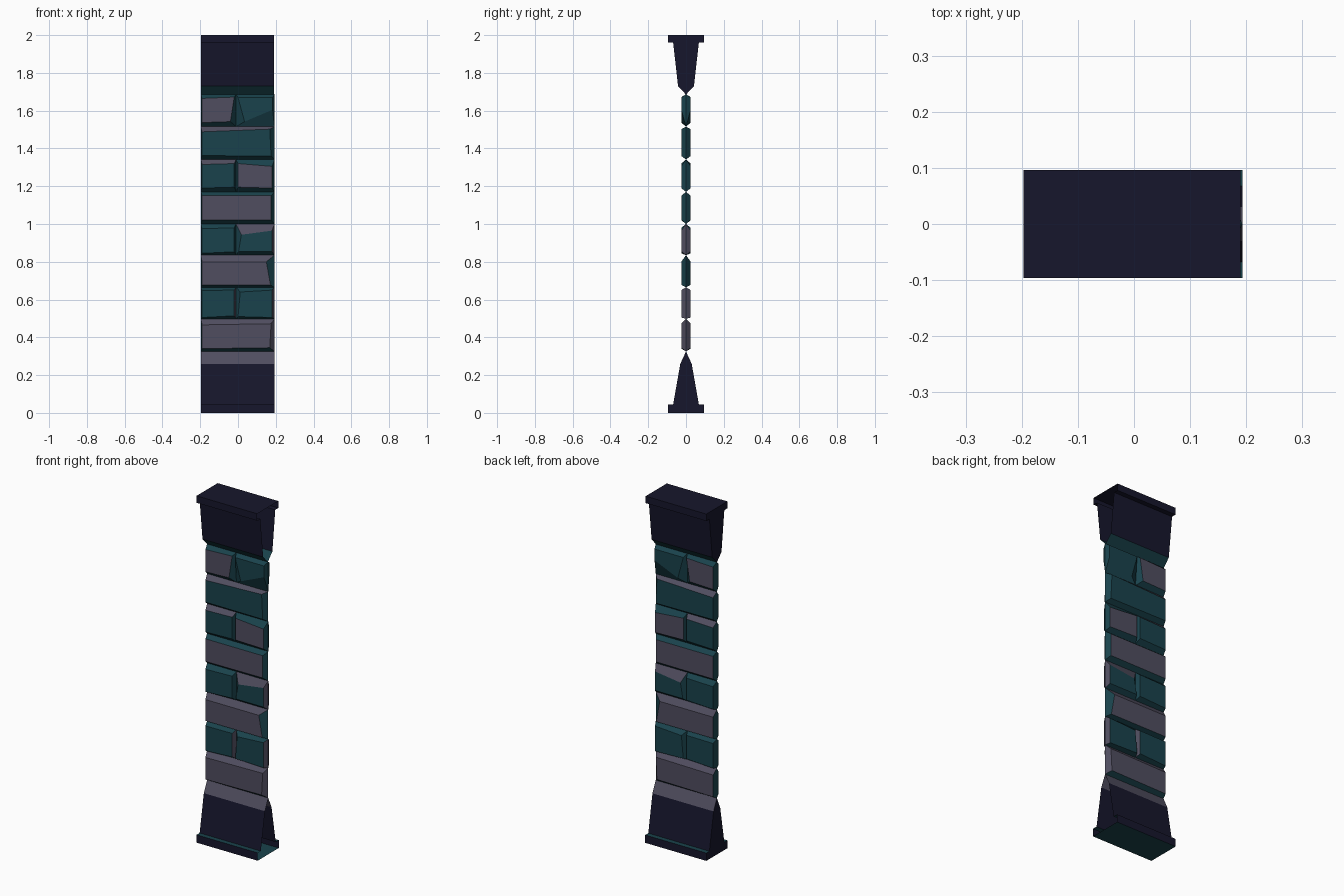
import bpy, bmesh

if "Cube" in bpy.data.objects:
    bpy.data.objects.remove(bpy.data.objects["Cube"])

X0, X1 = -0.197, 0.193
DEPTH = 0.025


def mat(name, col):
    m = bpy.data.materials.new(name)
    m.diffuse_color = (*col, 1)
    m.use_nodes = True
    m.node_tree.nodes["Principled BSDF"].inputs["Base Color"].default_value = m.diffuse_color
    return m


MATS = [mat("navy_trim", (0.008, 0.008, 0.025)),
        mat("teal_stone", (0.010, 0.055, 0.072)),
        mat("grey_stone", (0.080, 0.075, 0.115))]
NAVY, TEAL, GREY = 0, 1, 2


def finish(name, bm):
    bmesh.ops.recalc_face_normals(bm, faces=bm.faces)
    me = bpy.data.meshes.new(name)
    bm.to_mesh(me)
    bm.free()
    for m in MATS:
        me.materials.append(m)
    ob = bpy.data.objects.new(name, me)
    bpy.context.collection.objects.link(ob)


def trim(name, half, cols, x1):
    """Extruded y-symmetric profile, open at the right end, closed at the left.
    half runs from the outer slab to the pinched edge; cols[0] is the flat slab."""
    bm = bmesh.new()
    pts = half + [(-y, z) for y, z in reversed(half[:-1])]
    strip_cols = cols[1:] + cols[:0:-1] + cols[:1]
    a = [bm.verts.new((X0, y, z)) for y, z in pts]
    b = [bm.verts.new((x1, y, z)) for y, z in pts]
    n = len(pts)
    for i in range(n):
        j = (i + 1) % n
        f = bm.faces.new((a[i], a[j], b[j], b[i]))
        f.material_index = strip_cols[i]
    bm.faces.new(a).material_index = NAVY
    finish(name, bm)


def brick(name, xl, xr, zb, zt, face, col, top, end):
    """Pillowed stone: outline at y=0, uneven flat face on the front and back.
    face = corners TL, TR, BR, BL as (x, z)."""
    bm = bmesh.new()
    ring = [bm.verts.new((x, 0, z)) for x, z in
            ((xl, zt), (xr, zt), (xr, zb), (xl, zb))]
    for s in (-1, 1):
        f = [bm.verts.new((x, s * DEPTH, z)) for x, z in face]
        bm.faces.new(f).material_index = col
        for i, c in enumerate((top, end, TEAL, TEAL)):
            j = (i + 1) % 4
            bm.faces.new((ring[i], ring[j], f[j], f[i])).material_index = c
    finish(name, bm)


# Base and cap trims
trim("base_trim", [(0.096, 0), (0.096, 0.045), (0.068, 0.045), (0.03, 0.26), (0, 0.325)],
     [TEAL, NAVY, TEAL, NAVY, GREY], 0.193)
trim("cap_trim", [(0.096, 2.0), (0.096, 1.96), (0.068, 1.96), (0.042, 1.73), (0, 1.685)],
     [NAVY, NAVY, NAVY, NAVY, TEAL], 0.19)

# Courses of stones, from bottom to top
joints = [0.325, 0.498, 0.665, 0.835, 1.0, 1.17, 1.342, 1.515, 1.687]
L, M, R = -0.19, -0.01, 0.18
courses = [
    [(((L, .466), (.175, .472), (.168, .345), (L, .34)), GREY, GREY, GREY)],
    [(((L, .648), (-.02, .65), (-.02, .514), (L, .505)), TEAL, TEAL, GREY),
     (((.012, .64), (R, .65), (R, .505), (0, .51)), TEAL, TEAL, GREY)],
    [(((L, .80), (.15, .80), (.172, .677), (L, .677)), GREY, GREY, TEAL)],
    [(((L, .975), (-.02, .98), (-.02, .853), (L, .845)), TEAL, TEAL, TEAL),
     (((.018, .943), (R, .965), (R, .855), (.003, .855)), TEAL, GREY, GREY)],
    [(((L, 1.15), (.175, 1.15), (.175, 1.022), (L, 1.02)), GREY, TEAL, TEAL)],
    [(((L, 1.315), (-.02, 1.32), (-.02, 1.195), (L, 1.19)), TEAL, GREY, TEAL),
     (((0, 1.32), (R, 1.305), (R, 1.19), (0, 1.195)), GREY, TEAL, TEAL)],
    [(((L, 1.488), (.168, 1.502), (.175, 1.36), (L, 1.362)), TEAL, GREY, TEAL)],
    [(((L, 1.665), (-.02, 1.672), (-.04, 1.542), (L, 1.537)), GREY, TEAL, TEAL),
     (((0, 1.67), (.183, 1.67), (.183, 1.605), (.035, 1.542)), TEAL, TEAL, TEAL)],
]
for r, row in enumerate(courses):
    edges = [X0, X1] if len(row) == 1 else [X0, M, X1]
    for c, spec in enumerate(row):
        brick(f"stone_{r + 1}_{c + 1}", edges[c], edges[c + 1],
              joints[r], joints[r + 1], *spec)
